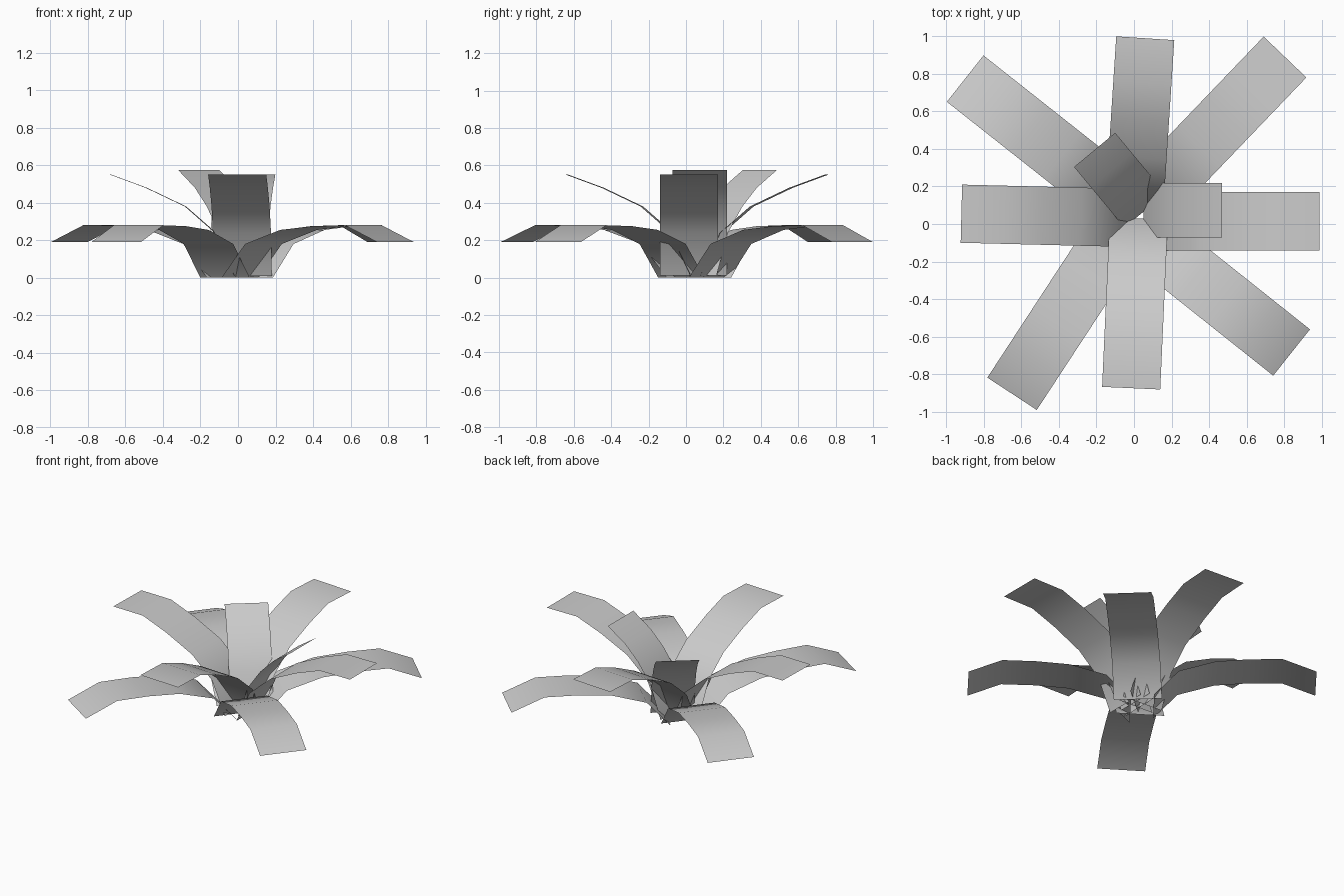
import bpy, bmesh
from mathutils import Vector

old = bpy.data.objects.get("Cube")
if old:
    bpy.data.objects.remove(old, do_unlink=True)

# One plain grey for the whole plant
grey = bpy.data.materials.new("leaf grey")
grey.use_nodes = True
colour = (0.6, 0.6, 0.6, 1)
grey.diffuse_color = colour
grey.node_tree.nodes["Principled BSDF"].inputs["Base Color"].default_value = colour

# Leaf side profiles: distance from the root, height
LOW = [(0, 0), (.16, .18), (.40, .255), (.62, .275), (.84, .28), (1.06, .19)]
HIGH = [(0, .01), (.105, .24), (.265, .38), (.475, .48), (.665, .55), (.905, .55)]
INNER = [(0, .01), (.08, .24), (.18, .38), (.28, .48), (.42, .575)]


def leaf(name, tip, direction, profile, width):
    """A bent strip that ends at tip and points along direction."""
    along = Vector(direction).normalized()
    side = Vector((-along.y, along.x)) * width / 2
    root = Vector(tip) - along * profile[-1][0]
    bm = bmesh.new()
    rows = []
    for reach, height in profile:
        mid = root + along * reach
        rows.append([bm.verts.new((*(mid + s * side), height)) for s in (-1, 1)])
    for a, b in zip(rows, rows[1:]):
        face = bm.faces.new((a[0], b[0], b[1], a[1]))
        face.smooth = True
    mesh = bpy.data.meshes.new(name)
    bm.to_mesh(mesh)
    bm.free()
    mesh.materials.append(grey)
    obj = bpy.data.objects.new(name, mesh)
    bpy.context.collection.objects.link(obj)


# Low drooping leaves on the diagonals
leaf("low_leaf_back_left", (.805, .89), (.69, .72), LOW, .315)
leaf("low_leaf_back_right", (-.9, .775), (-.785, .62), LOW, .315)
leaf("low_leaf_front_right", (-.65, -.905), (-.55, -.84), LOW, .315)
leaf("low_leaf_front_left", (.84, -.685), (.78, -.62), LOW, .315)

# Taller leaves to the four sides
leaf("high_leaf_back", (.06, .99), (.065, 1), HIGH, .31)
leaf("high_leaf_front", (-.015, -.875), (-.045, -1), HIGH, .31)
leaf("high_leaf_left", (.99, .015), (1, 0), HIGH, .31)
leaf("high_leaf_right", (-.92, .055), (-1, .025), HIGH, .31)

# Short upright leaves in the middle
leaf("inner_leaf_left", (.47, .073), (1, 0), INNER, .29)
leaf("inner_leaf_back", (-.21, .395), (-.64, .77), INNER, .285)
